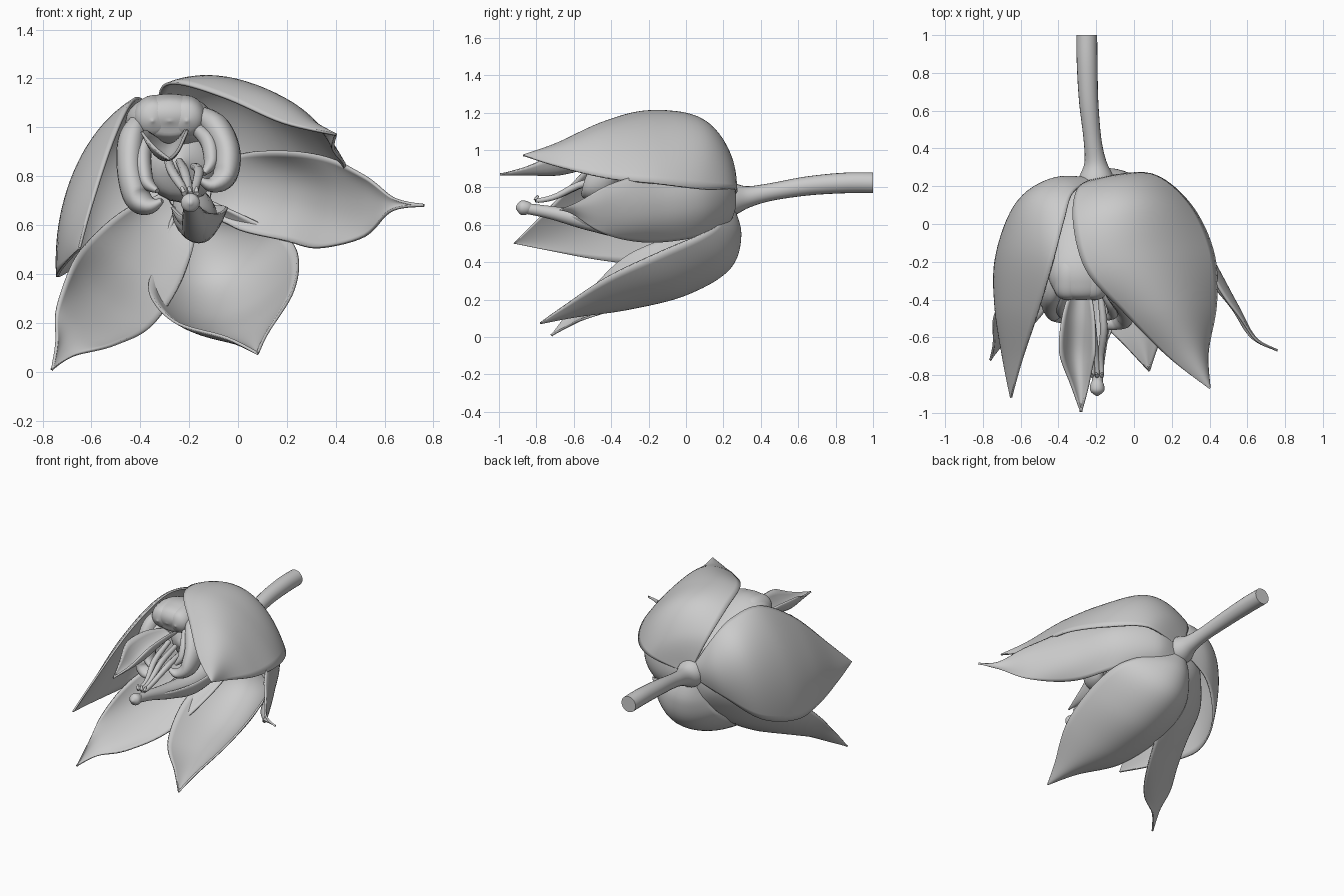
import bpy, bmesh, math
from mathutils import Vector


def spline(points, n):
    """Catmull-Rom through tuples of any length."""
    pts = [points[0]] + list(points) + [points[-1]]
    segs, out = len(points) - 1, []
    for i in range(n):
        f = i / (n - 1) * segs
        k = min(int(f), segs - 1)
        t = f - k
        a, b, c, d = pts[k:k + 4]
        out.append([0.5 * (2 * q + (r - p) * t + (2 * p - 5 * q + 4 * r - s) * t * t
                    + (3 * q - p - 3 * r + s) * t ** 3) for p, q, r, s in zip(a, b, c, d)])
    return out


def tangents(pos):
    return [(pos[min(i + 1, len(pos) - 1)] - pos[max(i - 1, 0)]).normalized() for i in range(len(pos))]


def grid_object(name, rows, closed=False, thickness=0.0):
    """Skin rows of points; closed rows become a capped tube."""
    bm = bmesh.new()
    vs = [[bm.verts.new(p) for p in row] for row in rows]
    m = len(rows[0])
    for a, b in zip(vs, vs[1:]):
        for j in range(m if closed else m - 1):
            k = (j + 1) % m
            bm.faces.new((a[j], a[k], b[k], b[j]))
    if closed:
        bm.faces.new(vs[0])
        bm.faces.new(vs[-1])
    bmesh.ops.recalc_face_normals(bm, faces=bm.faces)
    me = bpy.data.meshes.new(name)
    bm.to_mesh(me)
    bm.free()
    ob = bpy.data.objects.new(name, me)
    bpy.context.collection.objects.link(ob)
    if thickness:
        mod = ob.modifiers.new("thickness", "SOLIDIFY")
        mod.thickness = thickness
        mod.offset = 0
    bpy.ops.object.select_all(action='DESELECT')
    ob.select_set(True)
    bpy.context.view_layer.objects.active = ob
    bpy.ops.object.shade_smooth_by_angle(angle=math.radians(50))
    return ob


def petal(name, rib, centre=(-0.2, -0.4, 0.72), ripple=0.012, n=44, m=21, thick=0.012):
    """rib rows: x, y, z, half width, cup depth. The cup opens toward centre."""
    s = spline(rib, n)
    pos = [Vector(r[:3]) for r in s]
    rows = []
    for i, (p, t) in enumerate(zip(pos, tangents(pos))):
        r = p - Vector(centre)
        nrm = (r - t * r.dot(t)).normalized()
        side = t.cross(nrm)
        w, cup = max(s[i][3], 0.004), s[i][4]
        row = []
        for j in range(m):
            v = 2 * j / (m - 1) - 1
            wave = ripple * math.sin(i * 0.42 + 2 * v) * v ** 4 * min(1, w * 6)
            row.append(p + side * w * v - nrm * (cup * abs(v) ** 2.2 + wave))
        rows.append(row)
    return grid_object(name, rows, thickness=thick)


def edged_petal(name, edge_a, rib, edge_b, n=44, m=25):
    """Petal arched from one edge curve over the rib to the other edge curve."""
    rows = []
    for a, c, b in zip(*(spline(q, n) for q in (edge_a, rib, edge_b))):
        a, c, b = Vector(a), Vector(c), Vector(b)
        row = []
        for j in range(m):
            v = 2 * j / (m - 1) - 1
            row.append(a * v * (v - 1) / 2 + c * (1 - v * v) + b * v * (v + 1) / 2)
        rows.append(row)
    return grid_object(name, rows, thickness=0.012)


def tube(name, path, n=28, m=20, flat=1.0, up=(0, 0, 1)):
    """path rows: x, y, z, radius. flat scales the section along up."""
    s = spline(path, n)
    pos = [Vector(r[:3]) for r in s]
    rows = []
    for i, (p, t) in enumerate(zip(pos, tangents(pos))):
        side = t.cross(Vector(up)).normalized()
        top = side.cross(t)
        r = max(s[i][3], 0.003)
        rows.append([p + side * r * math.cos(a) + top * r * flat * math.sin(a)
                     for a in (2 * math.pi * j / m for j in range(m))])
    return grid_object(name, rows, closed=True)


# three broad petals, drawn by edge, rib, edge
edged_petal("upper_right_petal",
            [(-0.20, 0.24, 0.75), (-0.30, 0.18, 0.99), (-0.32, 0.00, 1.14), (-0.25, -0.25, 1.18),
             (-0.05, -0.47, 1.12), (0.18, -0.70, 1.02), (0.40, -0.87, 0.97)],
            [(-0.18, 0.24, 0.76), (-0.08, 0.24, 0.96), (0.01, 0.11, 1.12), (0.08, -0.15, 1.155),
             (0.20, -0.42, 1.11), (0.31, -0.68, 1.02), (0.40, -0.87, 0.97)],
            [(-0.15, 0.25, 0.75), (0.10, 0.26, 0.79), (0.30, 0.10, 0.79), (0.42, -0.15, 0.82),
             (0.435, -0.42, 0.85), (0.39, -0.68, 0.91), (0.40, -0.87, 0.97)])
edged_petal("upper_left_petal",
            [(-0.20, 0.24, 0.75), (-0.32, 0.17, 0.98), (-0.37, 0.02, 1.09), (-0.43, -0.20, 1.11),
             (-0.51, -0.47, 0.95), (-0.60, -0.74, 0.68), (-0.65, -0.92, 0.50)],
            [(-0.22, 0.24, 0.75), (-0.41, 0.24, 0.83), (-0.57, 0.13, 0.88), (-0.66, -0.12, 0.83),
             (-0.69, -0.42, 0.70), (-0.67, -0.72, 0.56), (-0.65, -0.92, 0.50)],
            [(-0.24, 0.24, 0.72), (-0.45, 0.20, 0.62), (-0.63, 0.05, 0.46), (-0.73, -0.20, 0.39),
             (-0.73, -0.45, 0.41), (-0.69, -0.72, 0.46), (-0.65, -0.92, 0.50)])
edged_petal("lower_petal",
            [(-0.24, 0.22, 0.70), (-0.30, 0.19, 0.55), (-0.35, 0.08, 0.42), (-0.355, -0.15, 0.31),
             (-0.25, -0.43, 0.20), (-0.05, -0.64, 0.14), (0.08, -0.78, 0.075)],
            [(-0.20, 0.24, 0.72), (-0.13, 0.29, 0.55), (-0.08, 0.23, 0.37), (-0.05, 0.00, 0.235),
             (-0.02, -0.30, 0.16), (0.04, -0.60, 0.11), (0.08, -0.78, 0.075)],
            [(-0.12, 0.22, 0.70), (0.10, 0.17, 0.60), (0.21, 0.06, 0.54), (0.245, -0.15, 0.45),
             (0.22, -0.42, 0.32), (0.12, -0.66, 0.16), (0.08, -0.78, 0.075)])

# two narrower petals with drawn-out tips
petal("lower_left_petal", [
    (-0.20, 0.24, 0.72, 0.06, 0.0), (-0.31, 0.20, 0.58, 0.15, 0.03),
    (-0.44, 0.02, 0.42, 0.20, 0.06), (-0.545, -0.25, 0.28, 0.205, 0.06),
    (-0.64, -0.48, 0.17, 0.14, 0.03), (-0.71, -0.61, 0.095, 0.05, 0.01), (-0.76, -0.72, 0.01, 0.0, 0.0)])
petal("right_petal", [
    (-0.18, 0.24, 0.74, 0.08, 0.0), (0.01, 0.255, 0.74, 0.15, 0.05),
    (0.24, 0.11, 0.72, 0.18, 0.08), (0.40, -0.16, 0.69, 0.185, 0.07),
    (0.54, -0.42, 0.675, 0.125, 0.03), (0.64, -0.60, 0.685, 0.025, 0.01), (0.76, -0.67, 0.68, 0.0, 0.0)])

# stem with a flared neck
tube("stem", [(-0.25, 1.0, 0.825, 0.055), (-0.248, 0.85, 0.824, 0.055), (-0.24, 0.65, 0.808, 0.051),
              (-0.22, 0.45, 0.775, 0.047), (-0.205, 0.33, 0.75, 0.058), (-0.20, 0.25, 0.74, 0.09),
              (-0.20, 0.20, 0.74, 0.09)], n=40)

# hood at the flower centre, with two soft bumps on its brow
tube("hood", [(-0.22, 0.22, 0.76, 0.04), (-0.25, 0.12, 0.87, 0.11), (-0.28, -0.08, 0.97, 0.16),
              (-0.28, -0.22, 1.025, 0.18), (-0.28, -0.32, 1.035, 0.16), (-0.28, -0.38, 1.03, 0.11),
              (-0.28, -0.40, 1.025, 0.0)], n=40, m=28, flat=0.6)
for sx in (-1, 1):
    tube("hood_bump", [(-0.28 + sx * 0.06, -0.10, 1.01, 0.03), (-0.28 + sx * 0.06, -0.22, 1.04, 0.085),
                       (-0.28 + sx * 0.065, -0.32, 1.04, 0.085), (-0.28 + sx * 0.07, -0.38, 1.03, 0.06),
                       (-0.28 + sx * 0.07, -0.405, 1.025, 0.0)], n=24)

# channelled tongue reaching forward under the hood
petal("tongue", [(-0.28, -0.34, 0.93, 0.05, -0.03), (-0.29, -0.5, 0.91, 0.085, -0.08),
                 (-0.295, -0.68, 0.87, 0.09, -0.11), (-0.285, -0.85, 0.87, 0.045, -0.04),
                 (-0.28, -0.995, 0.87, 0.0, 0.0)], centre=(-0.28, -0.7, 0.5), ripple=0.004, n=26, m=13)

# curled side lobes
tube("left_lobe", [(-0.40, -0.26, 1.04, 0.03), (-0.435, -0.34, 0.95, 0.055), (-0.44, -0.40, 0.82, 0.055),
                   (-0.41, -0.44, 0.71, 0.055), (-0.36, -0.48, 0.68, 0.035), (-0.31, -0.50, 0.70, 0.01)],
     flat=1.5, up=(0, 1, 0))
tube("left_lobe_fold", [(-0.37, -0.30, 0.98, 0.03), (-0.39, -0.40, 0.88, 0.035), (-0.375, -0.46, 0.78, 0.03),
                        (-0.33, -0.50, 0.74, 0.01)], flat=1.4, up=(0, 1, 0))
tube("right_lobe", [(-0.16, -0.26, 1.06, 0.03), (-0.09, -0.34, 1.00, 0.055), (-0.045, -0.42, 0.90, 0.055),
                    (-0.055, -0.48, 0.80, 0.05), (-0.11, -0.52, 0.765, 0.03), (-0.16, -0.54, 0.79, 0.01)],
     flat=1.5, up=(0, 1, 0))
tube("right_lobe_fold", [(-0.17, -0.30, 1.00, 0.03), (-0.12, -0.40, 0.94, 0.035), (-0.11, -0.46, 0.86, 0.03),
                         (-0.14, -0.50, 0.81, 0.01)], flat=1.4, up=(0, 1, 0))

# boat shaped keel, with side flaps, closing the throat below
tube("keel", [(-0.20, 0.22, 0.72, 0.06), (-0.18, 0.0, 0.65, 0.09), (-0.16, -0.28, 0.60, 0.075),
              (-0.175, -0.5, 0.62, 0.055), (-0.19, -0.72, 0.665, 0.035), (-0.195, -0.87, 0.69, 0.028)])
petal("keel_flap", [(-0.19, 0.15, 0.66, 0.05, 0.02), (-0.16, -0.1, 0.56, 0.11, 0.12),
                    (-0.15, -0.35, 0.54, 0.09, 0.11), (-0.16, -0.55, 0.60, 0.05, 0.05),
                    (-0.17, -0.67, 0.66, 0.0, 0.0)], centre=(-0.17, -0.2, 1.2), ripple=0.004, n=26, m=13)
tube("throat_wall", [(-0.2, 0.2, 0.75, 0.05), (-0.22, 0.05, 0.82, 0.13), (-0.24, -0.2, 0.85, 0.14),
                     (-0.24, -0.3, 0.85, 0.02)])

# filaments and the knobbed tip
for k, x in enumerate((-0.29, -0.24, -0.18)):
    tube("filament", [(x, -0.36, 0.88 - 0.02 * k, 0.016), (x + 0.02, -0.55, 0.82, 0.02),
                      (-0.225 + 0.025 * k, -0.70, 0.75, 0.016), (-0.22 + 0.025 * k, -0.80, 0.73, 0.012),
                      (-0.23 + 0.03 * k, -0.79, 0.755, 0.006)], n=18, m=10)
tube("tip_knob", [(-0.195, -0.82, 0.685, 0.02), (-0.195, -0.85, 0.69, 0.036),
                  (-0.195, -0.885, 0.692, 0.036), (-0.195, -0.91, 0.692, 0.006)], n=14)
